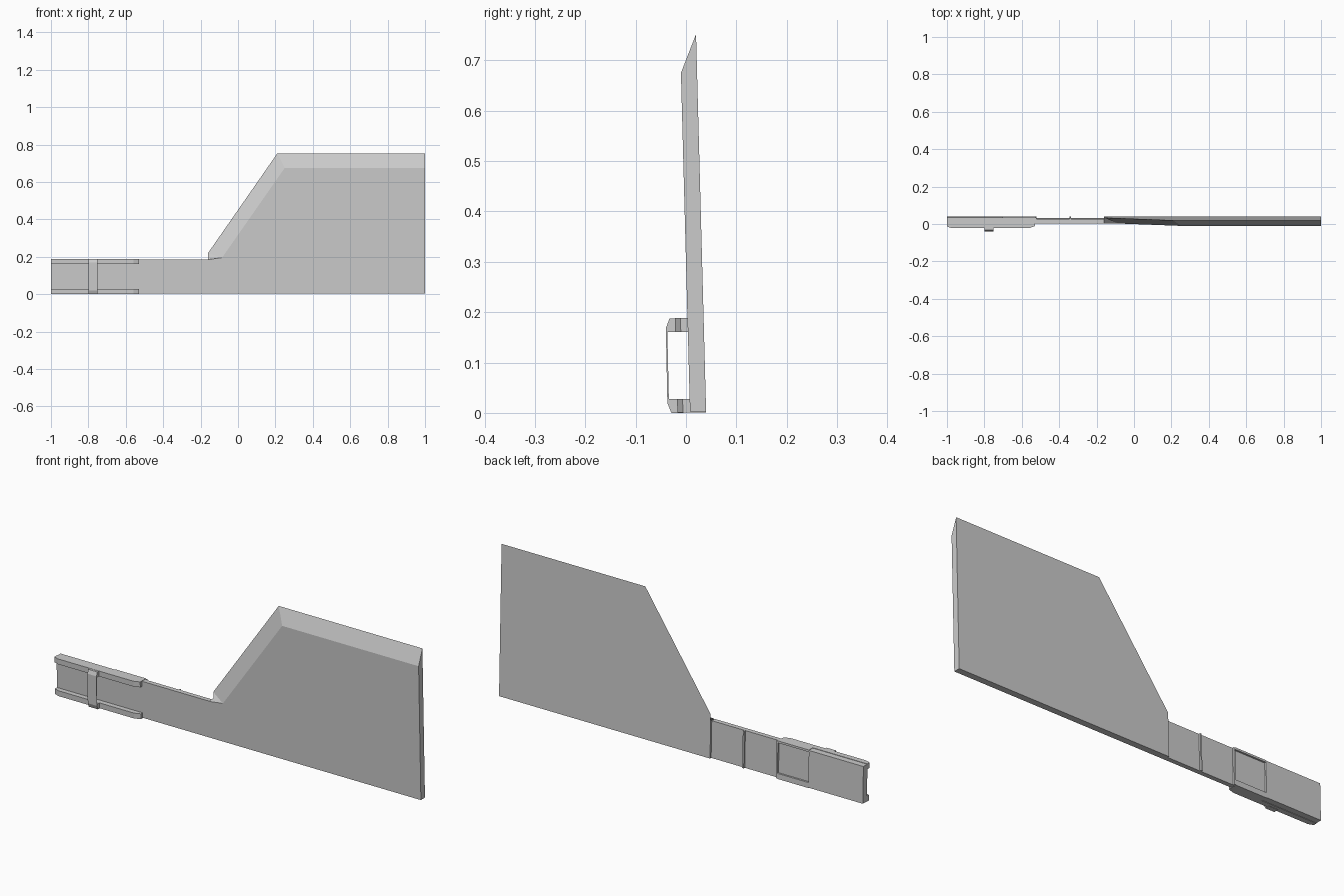
import bpy, bmesh

if "Cube" in bpy.data.objects:
    bpy.data.objects.remove(bpy.data.objects["Cube"])

grey = bpy.data.materials.new("light_grey")
grey.diffuse_color = (0.6, 0.6, 0.6, 1)
grey.use_nodes = True
grey.node_tree.nodes["Principled BSDF"].inputs["Base Color"].default_value = grey.diffuse_color

LEAN = -0.0267          # the whole board leans slightly forward with height
FRONT, BACK = 0.008, 0.04


def loft(name, loop_a, loop_b):
    """Closed solid between two matching loops of points."""
    bm = bmesh.new()
    a = [bm.verts.new(p) for p in loop_a]
    b = [bm.verts.new(p) for p in loop_b]
    bm.faces.new(a)
    bm.faces.new(b)
    for i in range(len(a)):
        j = (i + 1) % len(a)
        bm.faces.new((a[i], a[j], b[j], b[i]))
    bmesh.ops.recalc_face_normals(bm, faces=bm.faces)
    mesh = bpy.data.meshes.new(name)
    bm.to_mesh(mesh)
    bm.free()
    mesh.materials.append(grey)
    ob = bpy.data.objects.new(name, mesh)
    bpy.context.collection.objects.link(ob)
    return ob


def plan(name, outline, z0, z1):
    """Plan outline (x, y) raised from z0 to z1, following the lean."""
    return loft(name, [(x, y + LEAN * z0, z0) for x, y in outline],
                [(x, y + LEAN * z1, z1) for x, y in outline])


def block(name, x0, x1, y0, y1, z0, z1):
    return plan(name, [(x0, y0), (x1, y0), (x1, y1), (x0, y1)], z0, z1)


# Blade: the front outline is smaller, leaving a bevel along the cutting edges
back = [(-0.16, 0.003), (1, 0.003), (1, 0.752), (0.21, 0.752), (-0.16, 0.22), (-0.16, 0.19)]
front = [(-0.16, 0.003), (1, 0.003), (1, 0.675), (0.25, 0.675), (-0.085, 0.195), (-0.16, 0.185)]
loft("blade", [(x, FRONT + LEAN * z, z) for x, z in front],
     [(x, BACK + LEAN * z, z) for x, z in back])

# Handle: thin web with a full-thickness end and cross ribs on the back
block("handle_web", -0.72, -0.16, FRONT, 0.031, 0.003, 0.186)
block("handle_end", -1.0, -0.70, FRONT, BACK, 0.003, 0.186)
for x in (-0.345, -0.53):
    block("back_rib", x, x + 0.008, 0.03, BACK, 0.003, 0.186)

# Rails along both edges of the grip, with tapered ends
rail = [(-1, FRONT), (-1, -0.008), (-0.975, -0.017), (-0.56, -0.017),
        (-0.53, -0.006), (-0.53, FRONT + 0.002), (-1, FRONT + 0.002)][1:]
for name, z0, z1 in (("lower_rail", 0.001, 0.028), ("upper_rail", 0.161, 0.188)):
    plan(name, rail, z0, z1)
block("lower_back_lip", -0.70, -0.53, FRONT, BACK, 0.001, 0.028)
block("upper_back_lip", -0.70, -0.53, FRONT, BACK, 0.178, 0.188)

# Strap: open bracket bridging the two rails
strap = [(-0.005, 0.187), (-0.033, 0.187), (-0.04, 0.168), (-0.037, 0.02),
         (-0.029, 0.0), (-0.005, 0.0), (-0.005, 0.028), (-0.034, 0.028),
         (-0.037, 0.161), (-0.005, 0.161)]
loft("strap", [(-0.80, y, z) for y, z in strap], [(-0.75, y, z) for y, z in strap])
